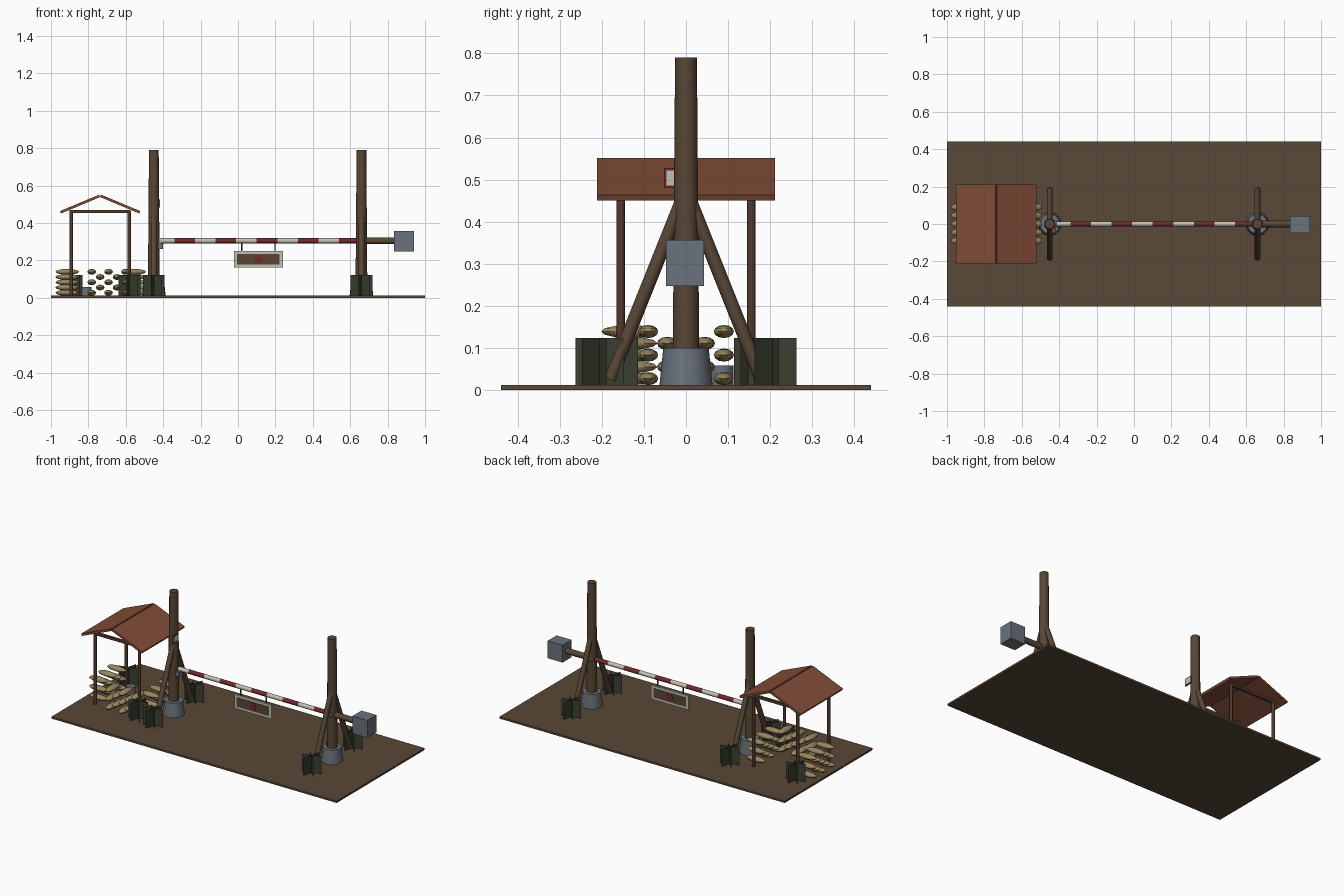
import bpy, bmesh, math
from mathutils import Vector, Matrix

if "Cube" in bpy.data.objects:
    bpy.data.objects.remove(bpy.data.objects["Cube"])


def mat(name, r, g, b):
    m = bpy.data.materials.new(name)
    m.diffuse_color = (r, g, b, 1)
    m.use_nodes = True
    m.node_tree.nodes["Principled BSDF"].inputs["Base Color"].default_value = m.diffuse_color
    return m


EARTH = mat("earth brown", .10, .065, .038)
WOOD = mat("post wood", .098, .062, .036)
DARK = mat("hut wood", .085, .042, .026)
ROOF = mat("roof rust", .22, .072, .038)
RED = mat("stripe red", .17, .022, .028)
WHITE = mat("stripe white", .56, .53, .45)
STEEL = mat("concrete grey", .145, .168, .20)
SAND = mat("sandbag tan", .31, .235, .11)
GREEN = mat("grass green", .04, .048, .028)


def finish(bm, name, material, smooth=False):
    me = bpy.data.meshes.new(name)
    bm.to_mesh(me)
    bm.free()
    for m in (material if isinstance(material, list) else [material]):
        me.materials.append(m)
    ob = bpy.data.objects.new(name, me)
    bpy.context.collection.objects.link(ob)
    if smooth:
        bpy.ops.object.select_all(action='DESELECT')
        ob.select_set(True)
        bpy.context.view_layer.objects.active = ob
        bpy.ops.object.shade_smooth_by_angle(angle=math.radians(50))
    return ob


def box(name, lo, hi, material, tilt=0.0):
    lo, hi = Vector(lo), Vector(hi)
    bm = bmesh.new()
    m = (Matrix.Translation((lo + hi) / 2) @ Matrix.Rotation(tilt, 4, 'Y')
         @ Matrix.Diagonal((*(hi - lo), 1)))
    bmesh.ops.create_cube(bm, size=1, matrix=m)
    return finish(bm, name, material)


def rod(name, a, b, r1, r2, material, sides=12):
    a, b = Vector(a), Vector(b)
    d = b - a
    m = Matrix.Translation((a + b) / 2) @ d.to_track_quat('Z', 'Y').to_matrix().to_4x4()
    bm = bmesh.new()
    bmesh.ops.create_cone(bm, cap_ends=True, segments=sides, radius1=r1,
                          radius2=r2, depth=d.length, matrix=m)
    return finish(bm, name, material, True)


G = .012   # ground top
BZ = .305  # barrier height

box("ground_slab", (-1, -.44, 0), (1, .44, G), EARTH)

# Two main posts with concrete feet and side braces
for side, x in (("left", -.45), ("right", .66)):
    rod(side + "_post", (x, 0, G), (x, 0, .79), .032, .026, WOOD)
    rod(side + "_post_foot", (x, 0, G), (x, 0, .1), .063, .054, STEEL)
    for s in (-1, 1):
        rod(side + "_brace", (x, s * .18, .025), (x, s * .012, .445), .016, .016, WOOD, 10)

# Striped barrier arm in ten equal bands
for i in range(10):
    a = -.45 + i * .11
    rod("barrier_stripe", (max(a, -.415), 0, BZ), (a + .11, 0, BZ), .0135, .0135,
        RED if i % 2 else WHITE)
rod("barrier_tail", (.65, 0, BZ), (.86, 0, BZ), .018, .018, WOOD)
box("counterweight", (.835, -.047, .247), (.94, .043, .357), STEEL)
rod("barrier_pivot", (.66, -.042, BZ), (.66, .042, BZ), .014, .014, STEEL)
box("barrier_rest", (-.428, -.018, .262), (-.402, .018, .291), STEEL)

# Hanging sign: frame, panel and red marker on both faces
box("sign_frame", (-.022, -.006, .162), (.24, .006, .25), WHITE)
box("sign_panel", (-.005, -.008, .177), (.223, .008, .235), WOOD)
rod("sign_marker", (.109, -.01, .206), (.109, .01, .206), .024, .024, RED, 8)
for x in (.02, .198):
    rod("sign_hanger", (x, 0, .25), (x, 0, BZ), .004, .004, DARK, 6)

# Small plate on the left post
box("plate_border", (-.424, -.052, .48), (-.419, .0, .528), RED)
box("plate_face", (-.421, -.046, .486), (-.417, -.002, .522), WHITE)

# Shelter frame
HX = -.737
for y in (-.155, .155):
    for x in (-.892, -.582):
        rod("shelter_post", (x, y, G), (x, y, .46), .01, .01, DARK, 8)
    box("shelter_beam", (-.9, y - .008, .453), (-.574, y + .008, .469), DARK)

# Two pitched roof panels
ang = math.atan2(.088, .21)
L = math.hypot(.088, .21)
for s in (-1, 1):
    cx, cz = HX + s * .107, .501
    box("roof_panel", (cx - L / 2, -.212, cz - .007), (cx + L / 2, .212, cz + .007),
        ROOF, s * ang)


# Sandbag walls: staggered rows on the left, right and front of the shelter
def bags(name, places):
    bm = bmesh.new()
    for x, y, z, along_x in places:
        sx, sy = (.067, .024) if along_x else (.024, .067)
        bmesh.ops.create_uvsphere(
            bm, u_segments=10, v_segments=6, radius=1,
            matrix=Matrix.Translation((x, y, z)) @ Matrix.Diagonal((sx, sy, .0155, 1)))
    finish(bm, name, SAND, True)


rows = [(.027 + .028 * i, (-.09, 0, .09) if i % 2 == 0 else (-.045, .045)) for i in range(5)]
bags("left_sandbags", [(-.913, y, z, True) for z, ys in rows for y in ys])
bags("right_sandbags", [(-.555, y, z, True) for z, ys in rows for y in ys])
bags("front_sandbags", [(HX + .045 + d, -.135, z, False) for z, ys in rows
                        for d in ys])

# Small stove inside the shelter
rod("stove", (-.81, .085, G), (-.81, .085, .058), .028, .028, STEEL, 10)

# Grass tufts made of three crossed upright sheets
for x, y in ((-.45, -.205), (-.45, .205), (.66, -.205), (.66, .205),
             (-.58, -.172), (-.89, .172)):
    bm = bmesh.new()
    for k in range(3):
        a = math.radians(60 * k + 15)
        dx, dy = .06 * math.cos(a), .06 * math.sin(a)
        bm.faces.new([bm.verts.new(p) for p in (
            (x - dx, y - dy, G), (x + dx, y + dy, G),
            (x + dx, y + dy, .123), (x - dx, y - dy, .123))])
    finish(bm, "grass_tuft", GREEN)
